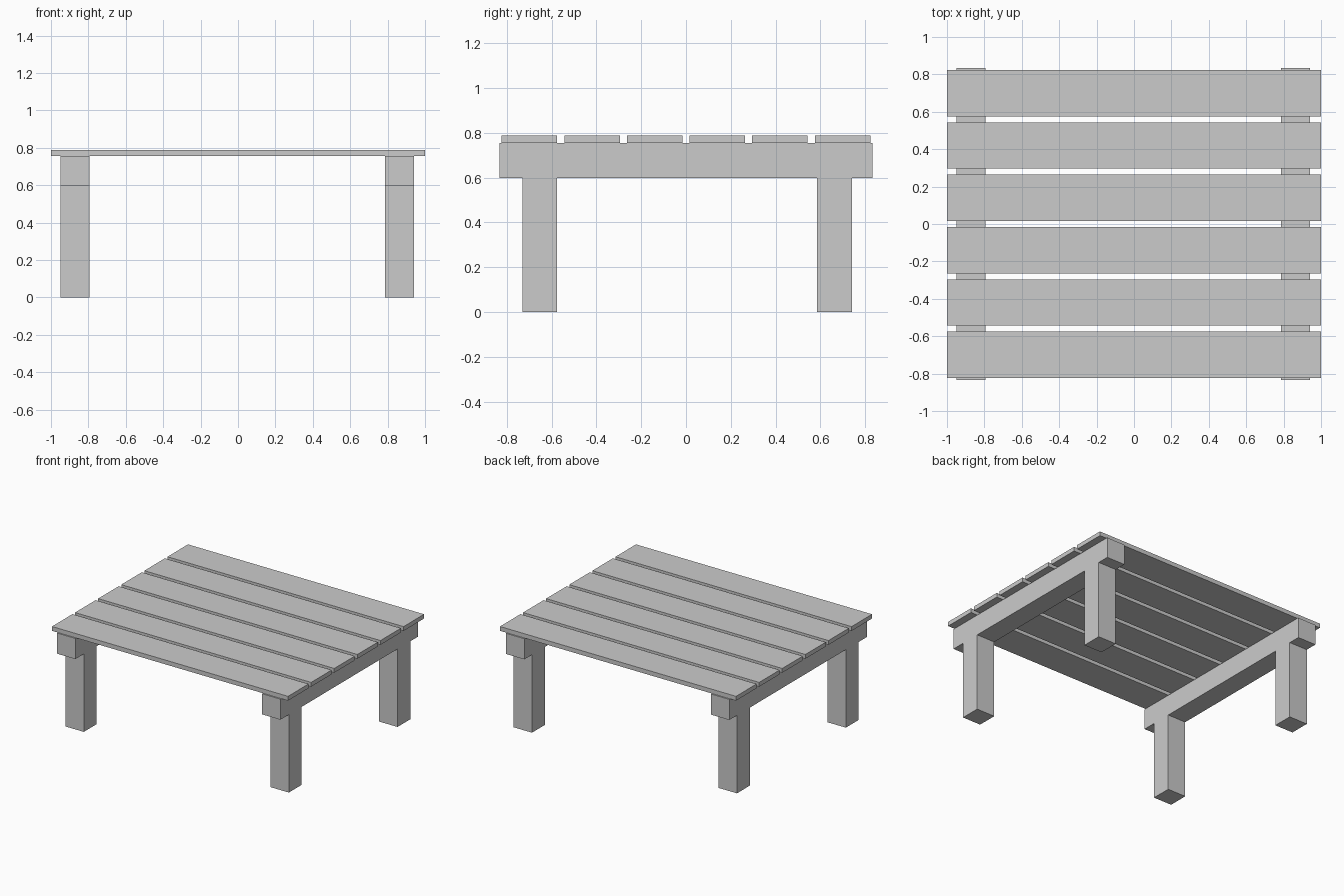
import bpy, bmesh

if "Cube" in bpy.data.objects:
    bpy.data.objects.remove(bpy.data.objects["Cube"])

TOP, SLAT_BOTTOM, BEAM_BOTTOM = 0.788, 0.755, 0.597


def extrude_profile(name, profile, x0, x1):
    """Extrude a closed (y, z) outline from x0 to x1."""
    bm = bmesh.new()
    face = bm.faces.new([bm.verts.new((x0, y, z)) for y, z in profile])
    result = bmesh.ops.extrude_face_region(bm, geom=[face])
    moved = [v for v in result["geom"] if isinstance(v, bmesh.types.BMVert)]
    bmesh.ops.translate(bm, verts=moved, vec=(x1 - x0, 0, 0))
    bmesh.ops.recalc_face_normals(bm, faces=bm.faces)
    mesh = bpy.data.meshes.new(name)
    bm.to_mesh(mesh)
    bm.free()
    obj = bpy.data.objects.new(name, mesh)
    bpy.context.collection.objects.link(obj)
    return obj


# Leg frames: one crossbeam with two flush legs on each side
frame = [(-0.833, SLAT_BOTTOM), (-0.833, BEAM_BOTTOM),
         (-0.73, BEAM_BOTTOM), (-0.73, 0), (-0.577, 0), (-0.577, BEAM_BOTTOM),
         (0.585, BEAM_BOTTOM), (0.585, 0), (0.74, 0), (0.74, BEAM_BOTTOM),
         (0.833, BEAM_BOTTOM), (0.833, SLAT_BOTTOM)]
extrude_profile("left_leg_frame", frame, -0.95, -0.795)
extrude_profile("right_leg_frame", frame, 0.787, 0.942)

# Tabletop slats, evenly spaced from front to back
for i in range(6):
    y = -0.699 + i * 0.2796
    slat = [(y - 0.124, SLAT_BOTTOM), (y + 0.124, SLAT_BOTTOM),
            (y + 0.124, TOP), (y - 0.124, TOP)]
    extrude_profile(f"top_slat_{i + 1}", slat, -1, 1)
